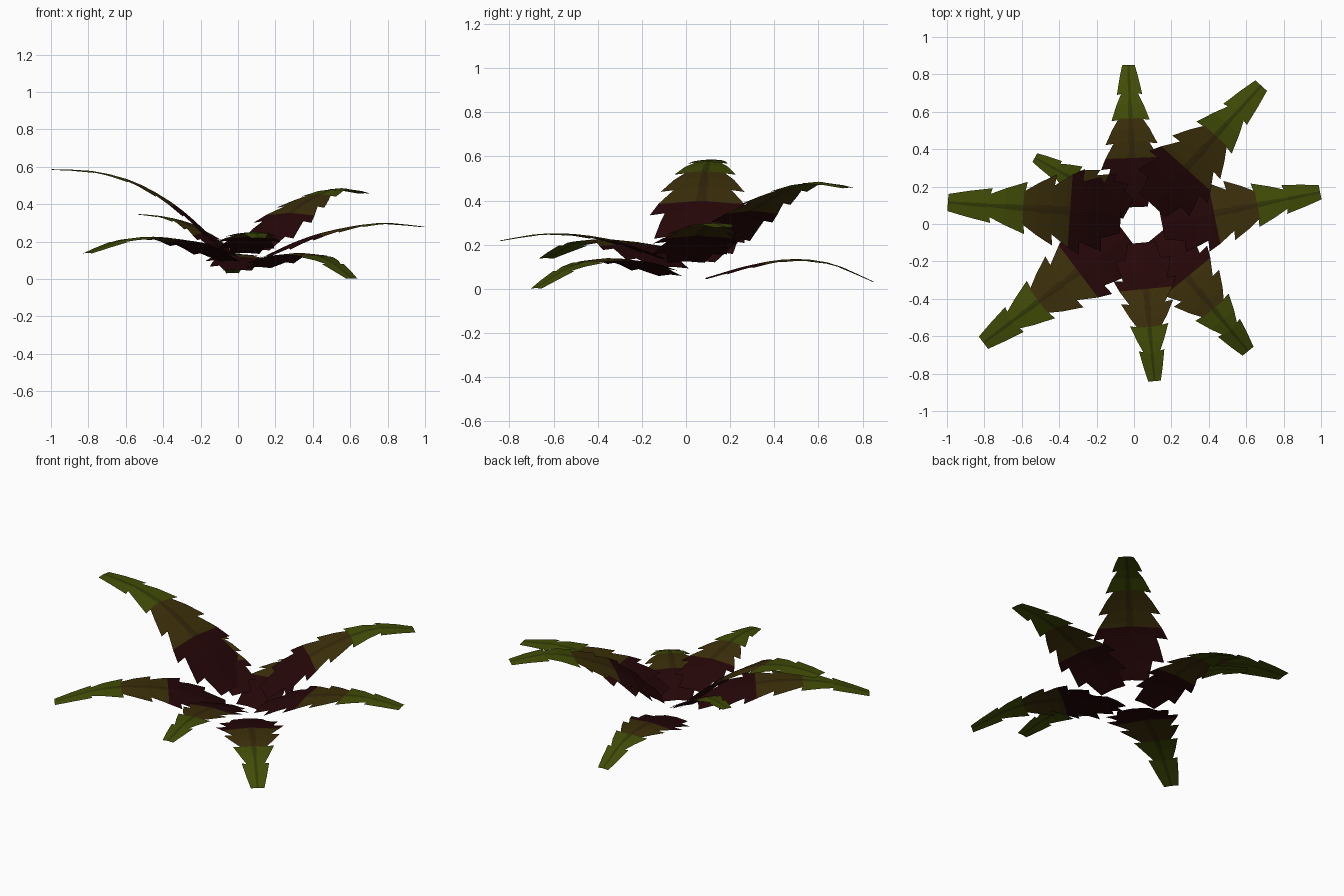
import bpy, bmesh, math
from mathutils import Vector

if "Cube" in bpy.data.objects:
    bpy.data.objects.remove(bpy.data.objects["Cube"])

def mat(name, c):
    m = bpy.data.materials.new(name)
    m.diffuse_color = (*c, 1)
    m.use_nodes = True
    m.node_tree.nodes["Principled BSDF"].inputs["Base Color"].default_value = m.diffuse_color
    return m

MATS = [mat("dark_red", (0.019, 0.002, 0.0025)), mat("olive_brown", (0.046, 0.029, 0.003)),
        mat("leaf_green", (0.055, 0.074, 0.002)), mat("brown_midrib", (0.034, 0.02, 0.003)),
        mat("green_midrib", (0.03, 0.042, 0.002))]

# Saw-tooth outline: (start, end, half width at start, half width at end)
TEETH = [(0, .14, .09, .12), (.14, .29, .18, .14), (.29, .46, .205, .11), (.46, .62, .17, .075),
         (.62, .80, .125, .05), (.80, 1, .083, .041)]
COLS = (-1, -.13, 0, .13, 1)
RED_END, BROWN_END = .345, .615

def curve(base, tip, zs, n=60):
    """Arched midline through evenly spaced heights, with its arc lengths."""
    pts, k = [], len(zs) - 1
    for i in range(n + 1):
        f = i / n
        j = min(int(f * k), k - 1)
        u = f * k - j
        a, b = zs[j], zs[j + 1]
        p = zs[j - 1] if j else 2 * a - b
        q = zs[j + 2] if j + 2 <= k else 2 * b - a
        z = .5 * (2 * a + (b - p) * u + (2 * p - 5 * a + 4 * b - q) * u * u + (3 * a - p - 3 * b + q) * u ** 3)
        pts.append(Vector((base[0] + (tip[0] - base[0]) * f, base[1] + (tip[1] - base[1]) * f, z)))
    arc = [0]
    for a, b in zip(pts, pts[1:]):
        arc.append(arc[-1] + (b - a).length)
    return pts, [s / arc[-1] for s in arc]

def at(pts, arc, t):
    for i in range(1, len(arc)):
        if t <= arc[i] + 1e-6:
            return pts[i - 1].lerp(pts[i], (t - arc[i - 1]) / (arc[i] - arc[i - 1]))
    return pts[-1]

def leaf(name, base, tip, zs, width):
    pts, arc = curve(base, tip, zs)
    d = Vector((tip[0] - base[0], tip[1] - base[1], 0)).normalized()
    side = Vector((-d.y, d.x, 0))
    bm = bmesh.new()
    for t0, t1, w0, w1 in TEETH:
        # rows inside a tooth, with an extra cut where the colour changes
        rows = sorted({t0, (t0 + t1) / 2, t1} | {c for c in (RED_END, BROWN_END) if t0 < c < t1})
        prev = None
        for t in rows:
            w = (w0 + (w1 - w0) * (t - t0) / (t1 - t0)) * width
            row = []
            for u in COLS:
                # tooth corners sweep back towards the base
                back = .02 * abs(u) if t == t0 and t0 > 0 else 0
                c = at(pts, arc, t - back)
                row.append(bm.verts.new(c + side * w * u - Vector((0, 0, .08 * w * abs(u)))))
            if prev:
                mid = (t + tp) / 2
                zone = 0 if mid < RED_END else 1 if mid < BROWN_END else 2
                for i in range(4):
                    f = bm.faces.new((prev[i], row[i], row[i + 1], prev[i + 1]))
                    f.material_index = zone + 2 if zone and i in (1, 2) else zone
            prev, tp = row, t
    bm.normal_update()
    for f in bm.faces:
        if f.normal.z < 0:
            f.normal_flip()
    me = bpy.data.meshes.new(name)
    bm.to_mesh(me)
    bm.free()
    for m in MATS:
        me.materials.append(m)
    bpy.context.collection.objects.link(bpy.data.objects.new(name, me))

# Eight leaves around an open centre: base xy, tip xy, heights, width scale
LEAVES = [
    ("leaf_back", (0, .09), (-.03, .85), (.05, .105, .135, .115, .033), .82),
    ("leaf_back_right", (.1, .1), (.68, .74), (.16, .325, .43, .485, .459), 1.02),
    ("leaf_right", (.15, .0), (.995, .17), (.125, .22, .275, .3, .28), .95),
    ("leaf_front_right", (.11, -.07), (.61, -.68), (.065, .125, .138, .1, .004), .92),
    ("leaf_front", (.04, -.1), (.11, -.84), (.14, .21, .245, .25, .22), .82),
    ("leaf_front_left", (-.04, -.06), (-.805, -.635), (.1, .19, .225, .21, .14), 1.0),
    ("leaf_left", (-.07, .05), (-.995, .115), (.155, .37, .51, .575, .587), 1.12),
    ("leaf_back_left", (-.03, .08), (-.53, .355), (.125, .22, .3, .335, .347), .65),
]
for args in LEAVES:
    leaf(*args)
